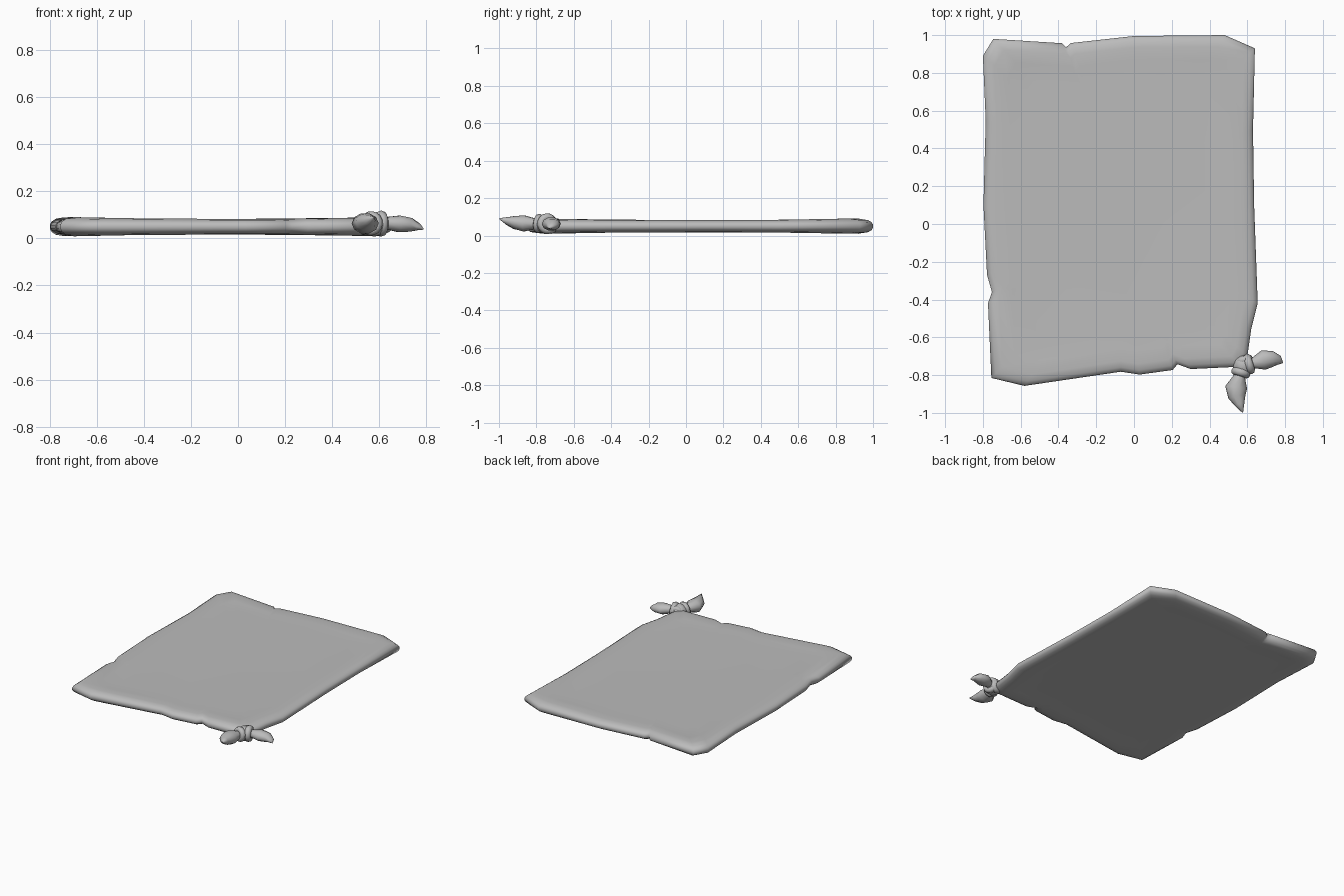
import bpy, bmesh, math
from mathutils import Vector, Matrix

if "Cube" in bpy.data.objects:
    bpy.data.objects.remove(bpy.data.objects["Cube"])

grey = bpy.data.materials.new("plain grey cloth")
grey.diffuse_color = (0.5, 0.5, 0.5, 1)
grey.use_nodes = True
grey.node_tree.nodes["Principled BSDF"].inputs["Base Color"].default_value = grey.diffuse_color


def finish(name, bm):
    bmesh.ops.recalc_face_normals(bm, faces=bm.faces)
    me = bpy.data.meshes.new(name)
    bm.to_mesh(me)
    bm.free()
    for p in me.polygons:
        p.use_smooth = True
    me.materials.append(grey)
    ob = bpy.data.objects.new(name, me)
    bpy.context.collection.objects.link(ob)
    return ob


def skin(bm, rings):
    """Join closed rings of points with quads and cap both ends."""
    vr = [[bm.verts.new(p) for p in r] for r in rings]
    n = len(vr[0])
    for a, b in zip(vr, vr[1:]):
        for i in range(n):
            j = (i + 1) % n
            bm.faces.new((a[i], a[j], b[j], b[i]))
    bm.faces.new(vr[0])
    bm.faces.new(vr[-1])


def loft(name, stations, sides=10):
    """Elliptical tube; stations are (x, y, z, half width, half thickness)."""
    bm = bmesh.new()
    pts = [Vector(s[:3]) for s in stations]
    rings = []
    for i, s in enumerate(stations):
        t = (pts[min(i + 1, len(pts) - 1)] - pts[max(i - 1, 0)]).normalized()
        side = Vector((-t.y, t.x, 0)).normalized()
        up = t.cross(side)
        rings.append([pts[i] + side * s[3] * math.cos(a) + up * s[4] * math.sin(a)
                      for a in (2 * math.pi * k / sides for k in range(sides))])
    skin(bm, rings)
    return finish(name, bm)


def wrap(name, centre, axis, major, minor, n=16, m=8):
    """Torus of cloth wound round the given axis."""
    bm = bmesh.new()
    rot = Vector((0, 0, 1)).rotation_difference(Vector(axis)).to_matrix()
    grid = []
    for i in range(n):
        a = 2 * math.pi * i / n
        grid.append([])
        for k in range(m):
            b = 2 * math.pi * k / m
            r = major + minor * math.cos(b)
            p = Vector((r * math.cos(a), r * math.sin(a), 1.15 * minor * math.sin(b)))
            grid[-1].append(bm.verts.new(rot @ p + Vector(centre)))
    for i in range(n):
        for k in range(m):
            i2, k2 = (i + 1) % n, (k + 1) % m
            bm.faces.new((grid[i][k], grid[i2][k], grid[i2][k2], grid[i][k2]))
    return finish(name, bm)


# Cloth slab: ragged outline with small tears and a rounded rim
outline = [(-0.745, 0.98), (-0.38, 0.957), (-0.36, 0.935), (-0.335, 0.958), (0, 0.995),
           (0.48, 1.0), (0.64, 0.93), (0.63, 0.5), (0.636, 0.1), (0.655, -0.42),
           (0.62, -0.56), (0.60, -0.70), (0.57, -0.755), (0.30, -0.768), (0.23, -0.742),
           (0.205, -0.773), (0.03, -0.797), (-0.07, -0.782), (-0.58, -0.857),
           (-0.755, -0.815), (-0.773, -0.42), (-0.752, -0.36), (-0.778, -0.27),
           (-0.797, 0.1), (-0.785, 0.55), (-0.8, 0.89)]
CX, CY, HX, HY = -0.07, 0.08, 0.72, 0.92
rim = [(0, 0.007), (0.007, 0.018), (0.025, 0.028), (0.06, 0.033), (0.13, 0.031), (0.25, 0.03)]


def slab_ring(inset, half, sign):
    ring = []
    for x, y in outline:
        u, v = (x - CX) / HX, (y - CY) / HY
        thick = 1 + (0.3 * abs(u * v) ** 3 if inset < 0.1 else 0)
        ring.append((CX + (x - CX) * (1 - inset / HX), CY + (y - CY) * (1 - inset / HY),
                     0.05 + sign * half * thick))
    return ring


bm = bmesh.new()
skin(bm, [slab_ring(d, h, 1) for d, h in reversed(rim)] + [slab_ring(d, h, -1) for d, h in rim])
finish("cloth_slab", bm)

# Knot core and its windings
bm = bmesh.new()
bmesh.ops.create_icosphere(bm, subdivisions=2, radius=1,
                           matrix=Matrix.Translation((0.58, -0.75, 0.06)) @
                           Matrix.Diagonal((0.058, 0.06, 0.052, 1)))
finish("knot_core", bm)
wrap("knot_wrap_right", (0.608, -0.742, 0.063), (1, 0.3, 0), 0.036, 0.02)
wrap("knot_wrap_front", (0.566, -0.787, 0.064), (-0.3, -1, 0.1), 0.033, 0.019)
wrap("knot_wrap_back", (0.58, -0.72, 0.058), (-0.3, 1, 0), 0.032, 0.018)

# Two loose, leaf-shaped ends of the knot
loft("knot_end_right", [(0.59, -0.745, 0.065, 0.02, 0.02), (0.635, -0.735, 0.065, 0.03, 0.028),
                        (0.685, -0.72, 0.062, 0.052, 0.037), (0.735, -0.715, 0.058, 0.042, 0.031),
                        (0.768, -0.722, 0.049, 0.025, 0.015), (0.788, -0.735, 0.04, 0.003, 0.003)])
loft("knot_end_front", [(0.57, -0.77, 0.062, 0.02, 0.02), (0.558, -0.81, 0.063, 0.032, 0.03),
                        (0.541, -0.865, 0.064, 0.058, 0.045), (0.545, -0.915, 0.07, 0.046, 0.037),
                        (0.56, -0.955, 0.078, 0.026, 0.022), (0.575, -0.997, 0.09, 0.003, 0.003)])
